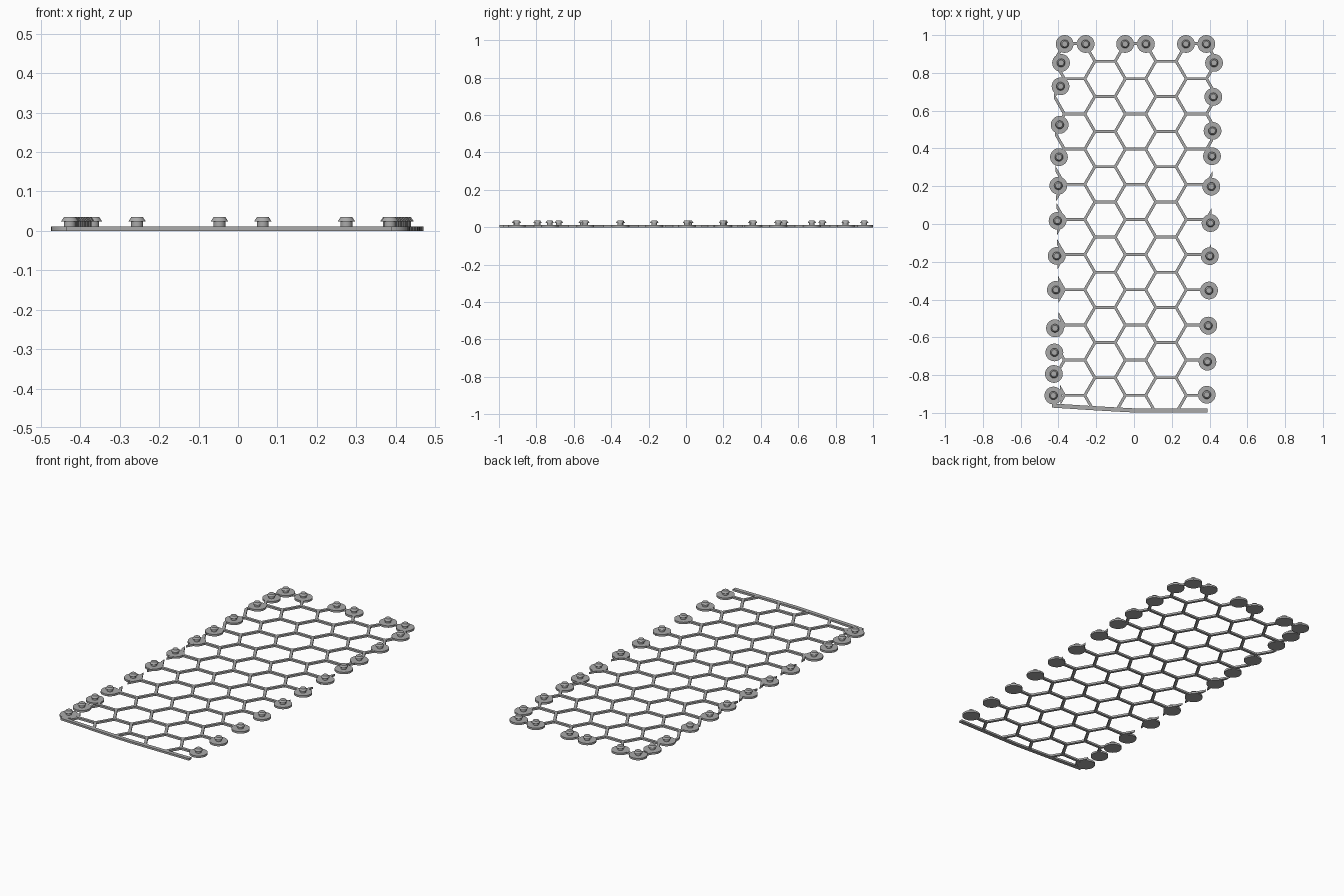
import bpy, bmesh, math
from mathutils import Vector

cube = bpy.data.objects.get("Cube")
if cube:
    bpy.data.objects.remove(cube)

grey = bpy.data.materials.new("plain grey")
grey.use_nodes = True
colour = (0.4, 0.4, 0.4, 1)
grey.diffuse_color = colour
grey.node_tree.nodes["Principled BSDF"].inputs["Base Color"].default_value = colour

THICK = 0.011
HALF = 0.0075            # half width of a lattice bar
SIDE = 0.1075            # hexagon side
PITCH = SIDE * math.sqrt(3)


def finish(bm, name):
    bmesh.ops.recalc_face_normals(bm, faces=bm.faces)
    mesh = bpy.data.meshes.new(name)
    bm.to_mesh(mesh)
    bm.free()
    mesh.materials.append(grey)
    obj = bpy.data.objects.new(name, mesh)
    bpy.context.collection.objects.link(obj)
    return obj


def prism(bm, points, open_ends):
    """Upright prism; the sides in open_ends are left out."""
    low = [bm.verts.new((p[0], p[1], 0)) for p in points]
    high = [bm.verts.new((p[0], p[1], THICK)) for p in points]
    bm.faces.new(low[::-1])
    bm.faces.new(high)
    n = len(points)
    for i in range(n):
        if i not in open_ends:
            j = (i + 1) % n
            bm.faces.new((low[i], low[j], high[j], high[i]))


def lattice_bar(bm, a, b):
    """Bar with pointed ends, so three meet cleanly at a node."""
    a, b = Vector(a), Vector(b)
    d = (b - a).normalized()
    n = Vector((-d.y, d.x)) * HALF
    back = d * HALF * math.tan(math.radians(30))
    prism(bm, [a, a + back - n, b - back - n, b, b - back + n, a + back + n],
          (0, 2, 3, 5))


# Honeycomb lattice
bm = bmesh.new()
for col in range(-3, 4):
    cx = 0.008 + col * SIDE * 1.5
    shift = 0 if col % 2 == 0 else 1
    top = 0.955 + PITCH / 2 if shift else 0.955
    for row in range(shift, 12):
        y = 0.955 - row * PITCH + (PITCH / 2 if shift else 0)
        left, right = cx - SIDE / 2, cx + SIDE / 2
        lattice_bar(bm, (left, y), (right, y))
        # slanted bars towards the next column
        if col < 3:
            lattice_bar(bm, (right, y), (right + SIDE / 2, y - PITCH / 2))
            if row > 0:
                lattice_bar(bm, (right, y), (right + SIDE / 2, y + PITCH / 2))
bmesh.ops.remove_doubles(bm, verts=bm.verts, dist=0.0005)

# Trim to the slightly skewed outline and close the cut ends
for point, normal in (((-0.409, 0, 0), (-1, -0.021, 0)),
                      ((0.409, 0, 0), (1, -0.021, 0)),
                      ((0, -0.985, 0), (0, -1, 0))):
    bmesh.ops.bisect_plane(bm, geom=bm.verts[:] + bm.edges[:] + bm.faces[:],
                           plane_co=point, plane_no=normal, clear_outer=True)
bmesh.ops.holes_fill(bm, edges=[e for e in bm.edges if e.is_boundary], sides=8)
finish(bm, "honeycomb_lattice")

# Front edge strip
bm = bmesh.new()
path = [(-0.435, -0.961), (-0.2, -0.976), (0, -0.987), (0.39, -0.987)]
prism(bm, [(x, y - 0.011) for x, y in path] +
      [(x, y + 0.011) for x, y in reversed(path)], ())
finish(bm, "front_edge_strip")

# Fastening stud: round pad, stem and tapered cap, turned from one profile
bm = bmesh.new()
profile = [(0, 0), (0.047, 0), (0.047, THICK), (0.015, THICK),
           (0.015, 0.024), (0.022, 0.024), (0.015, 0.035), (0, 0.035)]
verts = [bm.verts.new((r, 0, z)) for r, z in profile]
edges = [bm.edges.new(pair) for pair in zip(verts, verts[1:])]
bmesh.ops.spin(bm, geom=verts + edges, cent=(0, 0, 0), axis=(0, 0, 1),
               angle=math.tau, steps=28)
bmesh.ops.remove_doubles(bm, verts=bm.verts, dist=0.0002)
stud = finish(bm, "stud")
bpy.ops.object.select_all(action="DESELECT")
stud.select_set(True)
bpy.context.view_layer.objects.active = stud
bpy.ops.object.shade_smooth_by_angle(angle=math.radians(30))

# Studs along the back and both long sides
back = [-0.367, -0.256, -0.047, 0.063, 0.275, 0.383]
right_side = [0.853, 0.729, 0.525, 0.354, 0.203, 0.017,
              -0.169, -0.349, -0.552, -0.68, -0.794, -0.908]
left_side = [0.853, 0.673, 0.493, 0.359, 0.198, 0.005,
             -0.17, -0.352, -0.538, -0.729, -0.904]
places = [("back_stud", x, 0.953) for x in back]
places += [("right_stud", -0.405 - 0.022 * -y if y > 0 else -0.405 + 0.024 * y, y)
           for y in right_side]
places += [("left_stud", 0.405 + 0.022 * y, y) for y in left_side]
for i, (name, x, y) in enumerate(places):
    obj = stud if i == 0 else bpy.data.objects.new(name, stud.data)
    obj.name = name
    obj.location = (x, y, 0)
    if i:
        bpy.context.collection.objects.link(obj)
